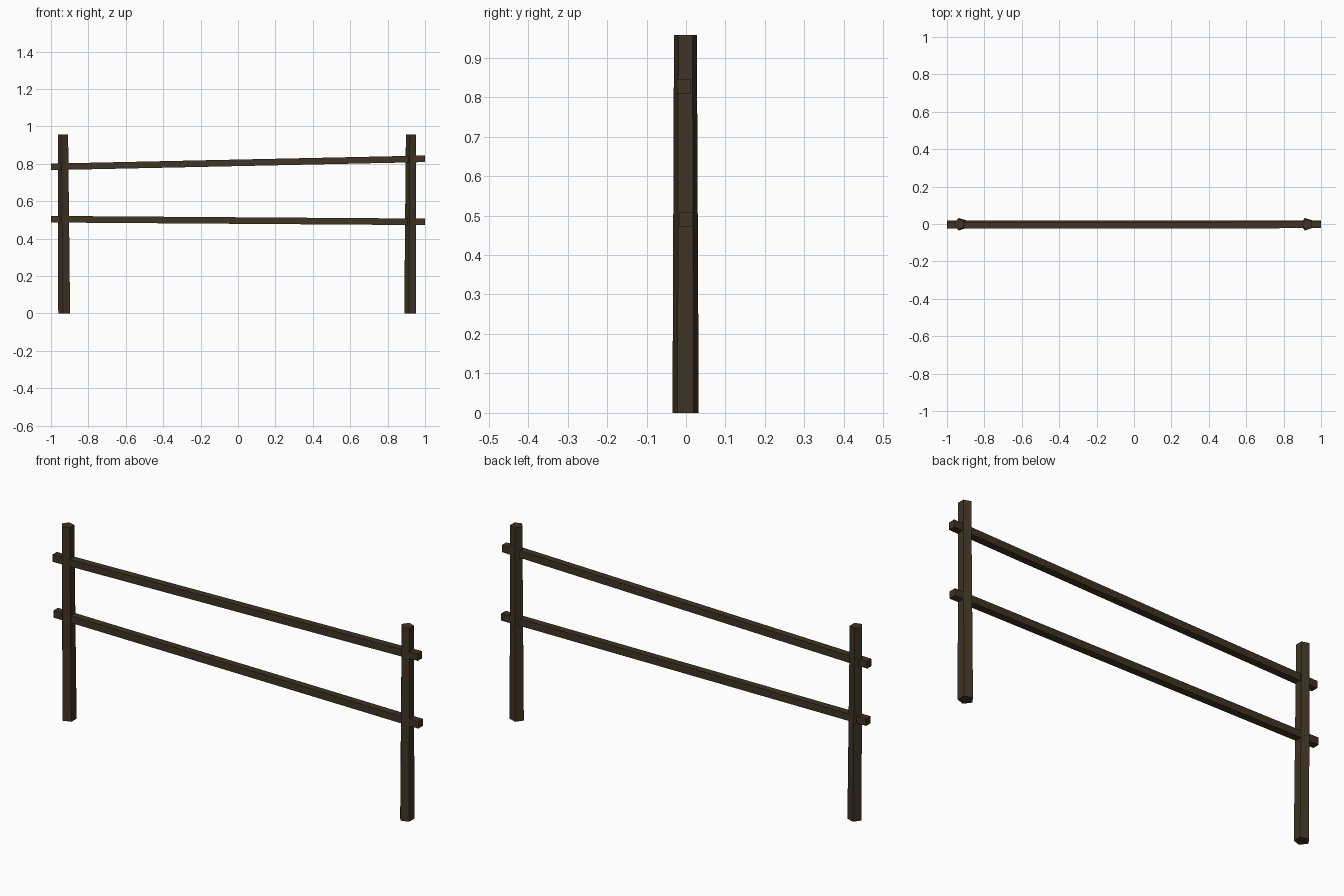
import bpy, bmesh, math

if "Cube" in bpy.data.objects:
    bpy.data.objects.remove(bpy.data.objects["Cube"])

wood = bpy.data.materials.new("dark_brown_wood")
wood.diffuse_color = (0.050, 0.033, 0.017, 1)
wood.use_nodes = True
wood.node_tree.nodes["Principled BSDF"].inputs["Base Color"].default_value = wood.diffuse_color


def loft(name, ring_a, ring_b):
    """Closed prism between two matching rings of points."""
    bm = bmesh.new()
    a = [bm.verts.new(p) for p in ring_a]
    b = [bm.verts.new(p) for p in ring_b]
    n = len(a)
    bm.faces.new(a[::-1])
    bm.faces.new(b)
    for i in range(n):
        j = (i + 1) % n
        bm.faces.new((a[i], a[j], b[j], b[i]))
    bmesh.ops.recalc_face_normals(bm, faces=bm.faces[:])
    mesh = bpy.data.meshes.new(name)
    bm.to_mesh(mesh)
    bm.free()
    mesh.materials.append(wood)
    obj = bpy.data.objects.new(name, mesh)
    bpy.context.collection.objects.link(obj)


def pentagon(x, y, z, r):
    # flat side towards +x, point towards -x
    angles = [math.radians(36 + 72 * i) for i in range(5)]
    return [(x + r * math.cos(t), y + r * math.sin(t), z) for t in angles]


def square(x, y, z, h=0.0175):
    return [(x, y + sy * h, z + sz * h)
            for sy, sz in ((-1, -1), (1, -1), (1, 1), (-1, 1))]


# Slightly tapered five-sided posts
for name, x_low, x_top in (("left_post", -0.926, -0.933),
                           ("right_post", 0.924, 0.928)):
    loft(name, pentagon(x_low, -0.001, 0, 0.035),
         pentagon(x_top, -0.0015, 0.957, 0.0305))

# Crooked square rails passing through both posts: (y, z) at each end
for name, left, right in (("upper_rail", (-0.007, 0.784), (-0.005, 0.827)),
                          ("lower_rail", (0.002, 0.504), (0.0, 0.490))):
    loft(name, square(-1, *left), square(1, *right))
